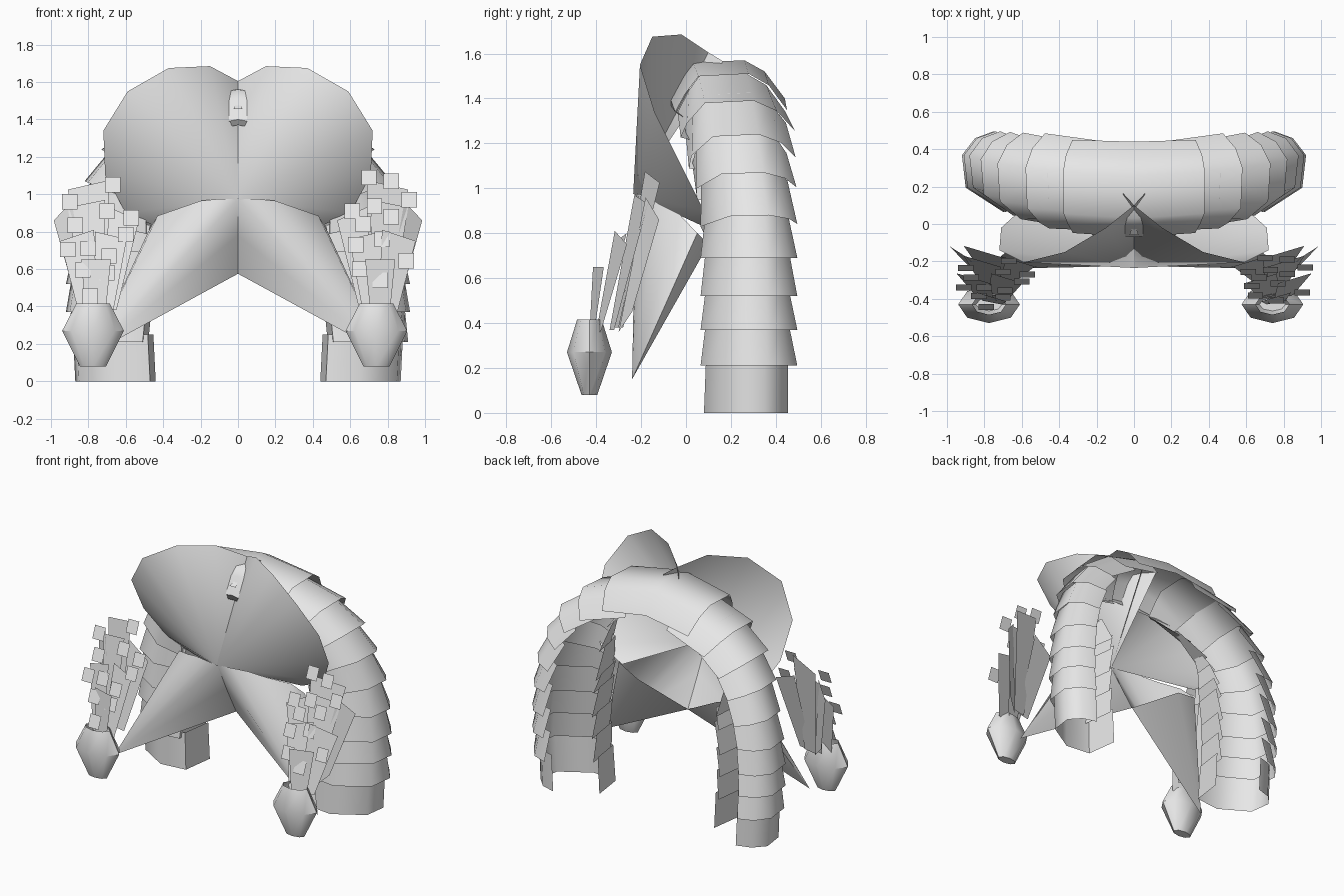
import bpy, bmesh, math

if "Cube" in bpy.data.objects:
    bpy.data.objects.remove(bpy.data.objects["Cube"])

mat = bpy.data.materials.new("pale_grey")
mat.diffuse_color = (0.8, 0.8, 0.8, 1)
mat.use_nodes = True
mat.node_tree.nodes["Principled BSDF"].inputs["Base Color"].default_value = mat.diffuse_color


def finish(name, bm, smooth=None):
    bmesh.ops.recalc_face_normals(bm, faces=bm.faces[:])
    me = bpy.data.meshes.new(name)
    bm.to_mesh(me)
    bm.free()
    ob = bpy.data.objects.new(name, me)
    bpy.context.collection.objects.link(ob)
    me.materials.append(mat)
    if smooth:
        bpy.ops.object.select_all(action='DESELECT')
        ob.select_set(True)
        bpy.context.view_layer.objects.active = ob
        bpy.ops.object.shade_smooth_by_angle(angle=math.radians(smooth))
    return ob


def loft(bm, rows, closed=False):
    vs = [[bm.verts.new(p) for p in r] for r in rows]
    n = len(vs[0])
    for a, b in zip(vs, vs[1:]):
        for i in range(n if closed else n - 1):
            j = (i + 1) % n
            bm.faces.new((a[i], a[j], b[j], b[i]))
    return vs


def fan(name, apex, rim, s):
    bm = bmesh.new()
    flip = lambda p: (p[0] * s, p[1], p[2])
    c = bm.verts.new(flip(apex))
    vs = [bm.verts.new(flip(p)) for p in rim]
    for a, b in zip(vs, vs[1:]):
        bm.faces.new((c, a, b))
    return finish(name, bm, 75)


# Arch: overlapping open shells; sections are (depth below outer line, y)
top_sec = [(.17, .44), (.05, .35), (0, .26), (.01, .03), (.06, -.01), (.17, -.07), (.20, -.07)]
leg_sec = [(.17, .455), (.07, .425), (0, .35), (.02, .20), (.22, .08), (.40, .10), (.43, .32)]
path = [(.0, 1.57), (.38, 1.51), (.58, 1.39), (.73, 1.24), (.82, 1.07), (.88, .88),
        (.91, .69), (.92, .52), (.92, .37), (.91, .21), (.87, 0)]
mix = lambda a, b, t: a + (b - a) * t


def section(u, inset, back, front):
    """Cross-section at path position u (may lie between two rims)."""
    i = min(int(u), len(path) - 2)
    f = u - i
    x, z = (mix(path[i][k], path[i + 1][k], f) for k in (0, 1))
    a, b = path[max(round(u) - 1, 0)], path[min(round(u) + 1, len(path) - 1)]
    tx, tz = b[0] - a[0], b[1] - a[1]
    if u == 0:
        tx, tz = 1, 0
    if u > 5.5:
        tx, tz = 0, -1
    l = math.hypot(tx, tz)
    nx, nz = -tz / l, tx / l
    t = min(1, u / 5)
    pts = []
    for k, ((d0, y0), (d1, y1)) in enumerate(zip(top_sec, leg_sec)):
        d = mix(d0, d1, t * t if k > 4 else t) + inset
        y = mix(y0, y1, t) - .27
        y = .27 + y * (back if y > 0 else front)
        pts.append((x - nx * d, y, max(0, z - nz * d)))
    return pts


bm = bmesh.new()
rim = section(1, 0, 1.04, 1.04)
loft(bm, [rim, section(0, 0, 1, 1), [(-x, y, z) for x, y, z in rim]])
finish("arch_crown", bm, 60)
for s, side in ((1, "right"), (-1, "left")):
    for i in range(1, len(path) - 1):
        last = i == len(path) - 2
        back, front = (1, 1) if last else (1.22, 1.08)
        start = section(i - (.5 if i < 4 else .25), .03, 1, .95)
        bm = bmesh.new()
        loft(bm, [[(x * s, y, z) for x, y, z in r]
                  for r in (start, section(i + 1, 0, back, front))])
        finish(f"arch_shell_{side}_{i}", bm, 65)

# Bow: two big folded loops fanned from the knot, two closed tails fanned from their tips
knot = (0, -.235, .975)
loop_rim = [(-.06, .165, 1.565), (0, .10, 1.605), (.15, -.02, 1.685), (.37, -.15, 1.675),
            (.59, -.205, 1.55), (.72, -.14, 1.34), (.71, -.02, 1.10), (.60, .08, .90), (.42, .10, .82)]
tip = (.78, -.24, .15)
tail_rim = [(0, -.02, .575), (0, -.13, .78), (0, -.225, .975), (.10, -.21, .975), (.20, -.175, .965),
            (.30, -.12, .93), (.43, -.03, .885), (.48, .05, .80), (.30, .10, .75), (0, -.02, .575)]
for s, side in ((1, "right"), (-1, "left")):
    fan("bow_loop_" + side, knot, loop_rim, s)
    fan("bow_tail_" + side, tip, tail_rim, s)

# Small flat pin at the middle of the bow
bm = bmesh.new()
bm.faces.new([bm.verts.new(p) for p in
              [(-.025, -.06, 1.455), (.025, -.06, 1.455), (.012, -.02, 1.48), (.014, .02, 1.53),
               (0, .05, 1.56), (-.014, .02, 1.53), (-.012, -.02, 1.48)]])
finish("bow_pin", bm)

# Planters, their leaves and the square blossoms
rings = [(.07, .035, .08), (.165, .10, .27), (.09, .055, .415)]
leaves = [  # base x, y, z, top x, y, z, top width
    (.76, -.42, .35, .76, -.39, .65, .16),
    (.72, -.39, .36, .68, -.29, .78, .17),
    (.80, -.39, .36, .86, -.29, .78, .18),
    (.77, -.33, .37, .81, -.20, .95, .20),
    (.75, -.29, .38, .80, -.15, 1.05, .22),
    (.70, -.31, .38, .62, -.20, .90, .18),
]
outer_leaf = [(.78, -.30, .36), (.87, -.24, .45), (.985, -.12, .86), (.89, -.18, .96)]
blossoms = {
    1: [(.70, 1.09), (.82, 1.07), (.915, .97), (.73, .935), (.82, .88), (.67, .84), (.61, .91),
        (.77, .76), (.63, .73), (.90, .645), (.65, .60), (.76, .54)],
    -1: [(.67, 1.05), (.90, .96), (.70, .91), (.57, .875), (.87, .835), (.60, .785),
         (.80, .71), (.91, .705), (.69, .67), (.83, .595), (.70, .58), (.79, .455)],
}
for s, side in ((1, "right"), (-1, "left")):
    cx = .74 if s > 0 else -.775
    bm = bmesh.new()
    vs = loft(bm, [[(cx + rx * math.cos(k * math.pi / 4), -.43 + ry * math.sin(k * math.pi / 4), z)
                    for k in range(8)] for rx, ry, z in rings], True)
    bm.faces.new(vs[0])
    finish("planter_" + side, bm, 40)

    bm = bmesh.new()
    for bx, by, bz, tx, ty, tz, w in leaves:
        lean = (tx - bx) * .5
        quad = [(bx - .05, by - .01, bz), (bx + .05, by + .01, bz),
                (tx + w / 2, ty + .15 * w, tz - lean), (tx - w / 2, ty - .15 * w, tz + lean)]
        bm.faces.new([bm.verts.new((x * s, y, z)) for x, y, z in quad])
    bm.faces.new([bm.verts.new((x * s, y, z)) for x, y, z in outer_leaf])
    finish("leaves_" + side, bm)

    bm = bmesh.new()
    h = .041
    for x, z in blossoms[s]:
        y = -.445 + .41 * (z - .45)
        quad = [(x - h, y - .016, z - h), (x + h, y - .016, z - h),
                (x + h, y + .016, z + h), (x - h, y + .016, z + h)]
        bm.faces.new([bm.verts.new((px * s, py, pz)) for px, py, pz in quad])
    finish("blossoms_" + side, bm)
